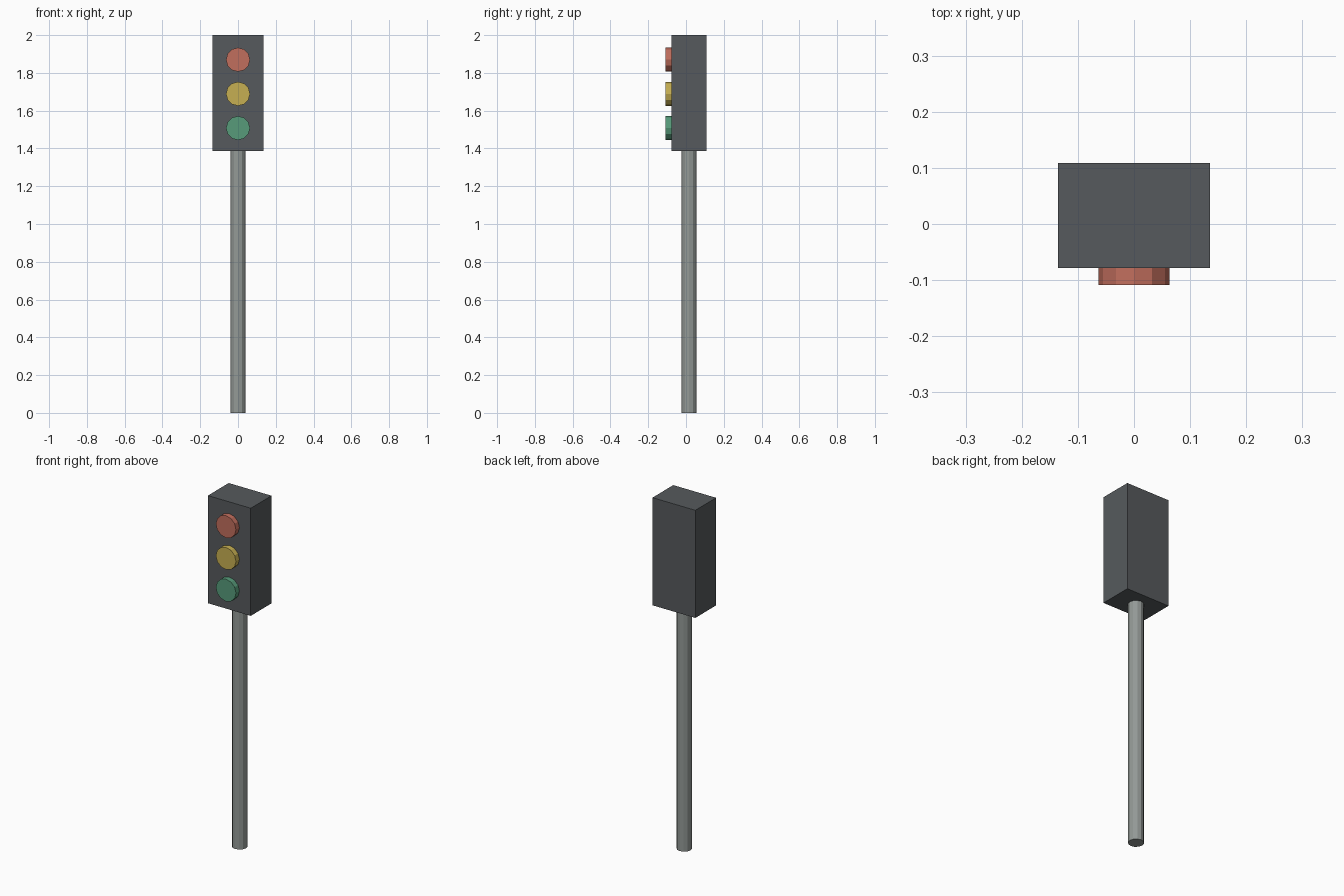
import bpy, math

if "Cube" in bpy.data.objects:
    bpy.data.objects.remove(bpy.data.objects["Cube"])


def material(name, rgb):
    """Flat colour from 0-255 sRGB values, stored as linear."""
    lin = [((c / 255 + 0.055) / 1.055) ** 2.4 for c in rgb]
    m = bpy.data.materials.new(name)
    m.diffuse_color = (*lin, 1)
    m.use_nodes = True
    m.node_tree.nodes["Principled BSDF"].inputs["Base Color"].default_value = m.diffuse_color
    return m


def finish(name, mat):
    ob = bpy.context.object
    ob.name = name
    ob.data.materials.append(mat)
    return ob


def cylinder(name, mat, radius, depth, loc, rot=(0, 0, 0)):
    bpy.ops.mesh.primitive_cylinder_add(
        vertices=12, radius=radius, depth=depth, location=loc, rotation=rot)
    return finish(name, mat)


BODY_Y = 0.0155                 # centre line of pole and housing
BOTTOM, TOP = 1.386, 2.0        # housing heights
FRONT, BACK = -0.078, 0.109     # housing depth range

# Pole
cylinder("pole", material("pole grey", (147, 153, 150)), 0.0405, BOTTOM,
         (0, BODY_Y, BOTTOM / 2))

# Housing
bpy.ops.mesh.primitive_cube_add(size=1, location=(0, BODY_Y, (BOTTOM + TOP) / 2))
housing = finish("signal_housing", material("dark grey", (86, 90, 93)))
housing.scale = (0.27, BACK - FRONT, TOP - BOTTOM)

# Three round lamps on the front face
lamps = [("red", (193, 110, 93)), ("yellow", (198, 175, 82)), ("green", (87, 155, 122))]
for i, (colour, rgb) in enumerate(lamps):
    cylinder(colour + "_lamp", material("lamp " + colour, rgb), 0.0635, 0.031,
             (0, FRONT - 0.0155, 1.87 - 0.181 * i), (math.pi / 2, 0, 0))
